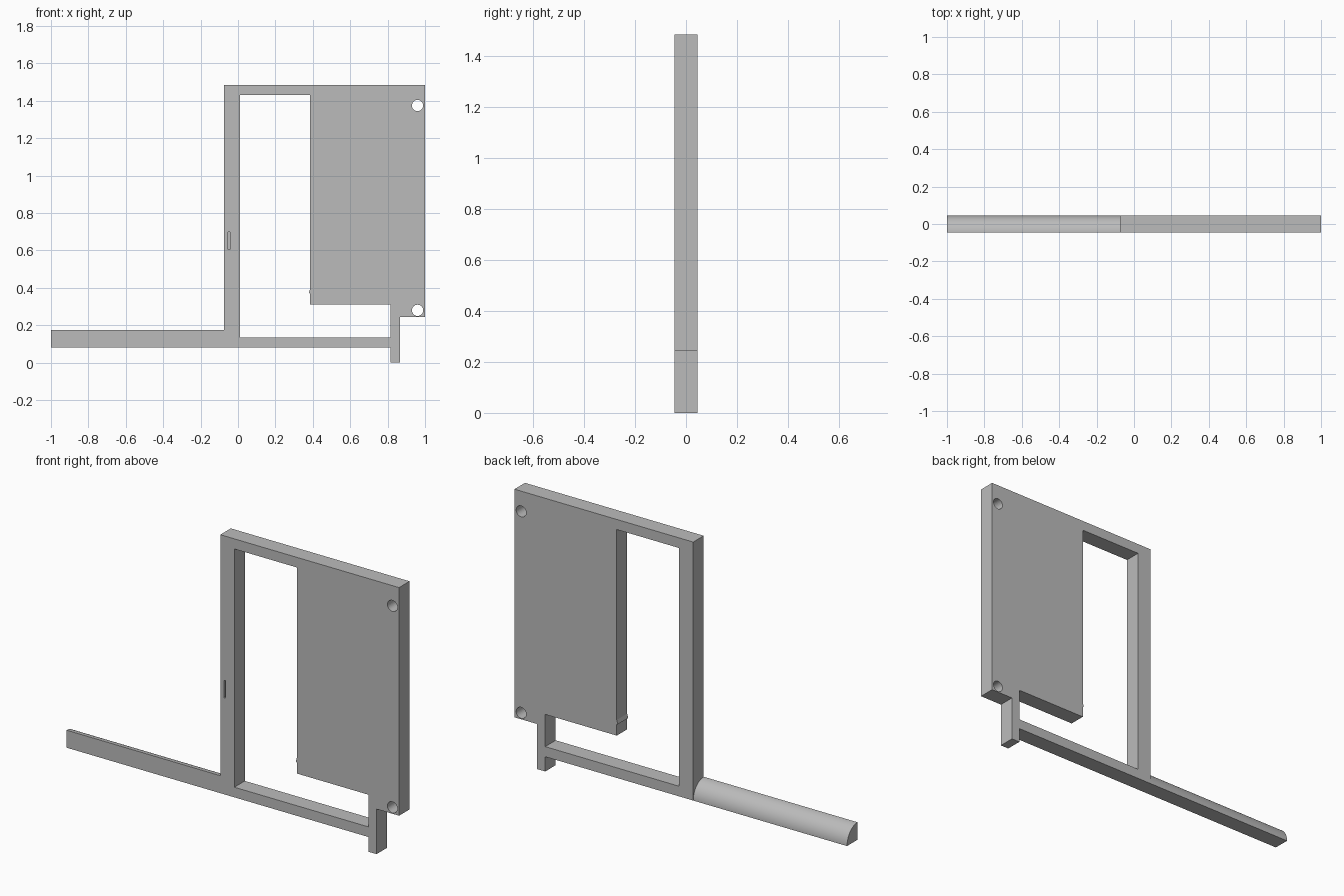
import bpy, bmesh, math

cube = bpy.data.objects.get("Cube")
if cube:
    bpy.data.objects.remove(cube, do_unlink=True)

HALF = 0.045  # half the plate thickness

grey = bpy.data.materials.new("plain grey")
grey.use_nodes = True
colour = (0.5, 0.5, 0.5, 1)
grey.diffuse_color = colour
grey.node_tree.nodes["Principled BSDF"].inputs["Base Color"].default_value = colour


def prism(name, points, axis, start, end):
    """Extrude a closed outline along y (points are x, z) or x (points are y, z)."""
    bm = bmesh.new()
    if axis == "y":
        verts = [bm.verts.new((a, start, b)) for a, b in points]
        move = (0, end - start, 0)
    else:
        verts = [bm.verts.new((start, a, b)) for a, b in points]
        move = (end - start, 0, 0)
    face = bm.faces.new(verts)
    out = bmesh.ops.extrude_face_region(bm, geom=[face])
    moved = [g for g in out["geom"] if isinstance(g, bmesh.types.BMVert)]
    bmesh.ops.translate(bm, vec=move, verts=moved)
    bmesh.ops.recalc_face_normals(bm, faces=bm.faces)
    mesh = bpy.data.meshes.new(name)
    bm.to_mesh(mesh)
    bm.free()
    mesh.materials.append(grey)
    obj = bpy.data.objects.new(name, mesh)
    bpy.context.collection.objects.link(obj)
    return obj


def cut(target, cutter):
    mod = target.modifiers.new(cutter.name, "BOOLEAN")
    mod.operation = "DIFFERENCE"
    mod.solver = "EXACT"
    mod.object = cutter
    cutter.hide_render = True
    cutter.hide_set(True)
    cutter.display_type = "WIRE"


def smooth(obj):
    bpy.ops.object.select_all(action="DESELECT")
    obj.select_set(True)
    bpy.context.view_layer.objects.active = obj
    bpy.ops.object.shade_smooth_by_angle(angle=math.radians(30))


# Frame and panel in one flat plate, with the foot under the right corner
plate = prism("frame_plate", [
    (-0.075, 0.08), (0.815, 0.08), (0.815, 0), (0.865, 0), (0.865, 0.245),
    (1, 0.245), (1, 1.485), (-0.075, 1.485)], "y", -HALF, HALF)

# L-shaped window, with a small catch left on the panel edge
window = prism("window_cutter", [
    (0.01, 0.135), (0.815, 0.135), (0.815, 0.31), (0.385, 0.31),
    (0.385, 0.37), (0.379, 0.373), (0.385, 0.395),
    (0.385, 1.43), (0.01, 1.43)], "y", -0.1, 0.1)
cut(plate, window)

# Two screw holes
for label, z in (("upper", 1.375), ("lower", 0.28)):
    ring = [(0.96 + 0.03 * math.cos(t), z + 0.03 * math.sin(t))
            for t in (math.tau * i / 32 for i in range(32))]
    cut(plate, prism(label + "_hole_cutter", ring, "y", -0.1, 0.1))

# Blind slot in the front of the upright
slot = prism("slot_cutter", [(-0.053, 0.605), (-0.044, 0.605),
                             (-0.044, 0.7), (-0.053, 0.7)], "y", -0.1, 0)
cut(plate, slot)
smooth(plate)

# Handle: flat front and base, quarter-round back
arc = [(-HALF + 2 * HALF * math.cos(t), 0.08 + 0.095 * math.sin(t))
       for t in (math.pi / 2 * i / 20 for i in range(21))]
handle = prism("handle", [(-HALF, 0.08)] + arc, "x", -1, -0.075)
smooth(handle)
